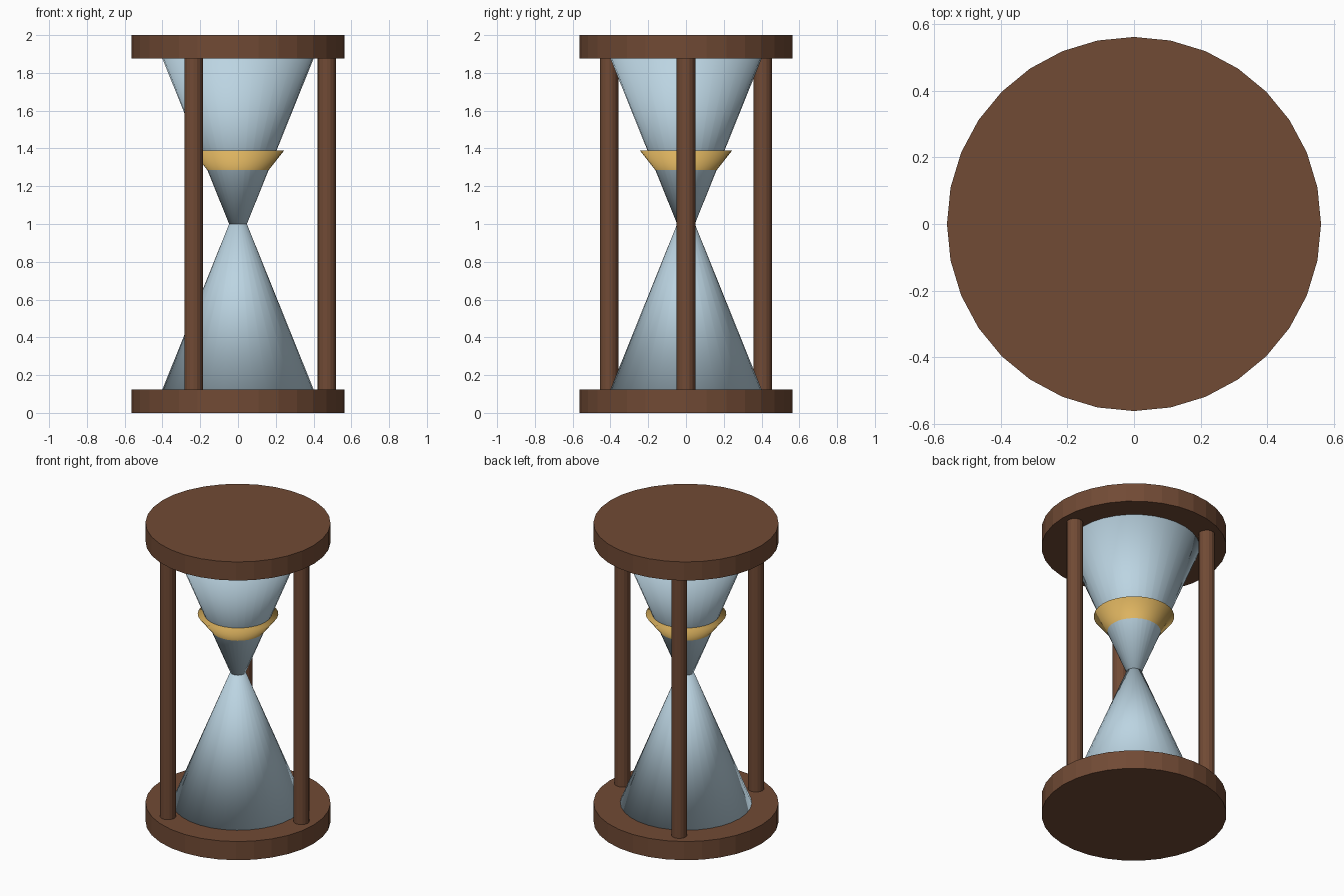
import bpy
from math import cos, sin, radians

if "Cube" in bpy.data.objects:
    bpy.data.objects.remove(bpy.data.objects["Cube"], do_unlink=True)


def material(name, colour):
    mat = bpy.data.materials.new(name)
    mat.use_nodes = True
    mat.diffuse_color = (*colour, 1)
    mat.node_tree.nodes["Principled BSDF"].inputs["Base Color"].default_value = (*colour, 1)
    return mat


wood = material("brown wood", (0.165, 0.069, 0.035))
glass = material("pale blue glass", (0.50, 0.66, 0.76))
sand = material("golden sand", (0.72, 0.45, 0.115))


def frustum(name, mat, z0, z1, r0, r1, sides=32, x=0, y=0, smooth=False):
    """Upright capped cone or cylinder from z0 to z1."""
    bpy.ops.mesh.primitive_cone_add(vertices=sides, radius1=r0, radius2=r1,
                                    depth=z1 - z0, location=(x, y, (z0 + z1) / 2))
    obj = bpy.context.object
    obj.name = name
    obj.data.materials.append(mat)
    if smooth:
        bpy.ops.object.shade_smooth()
    return obj


HEIGHT, PLATE, NECK_Z = 2.0, 0.125, 1.0

# Round end plates
frustum("bottom_plate", wood, 0, PLATE, 0.5625, 0.5625)
frustum("top_plate", wood, HEIGHT - PLATE, HEIGHT, 0.5625, 0.5625)

# Three posts evenly spaced around the glass
for i in range(3):
    a = radians(120 * i)
    frustum(f"post_{i + 1}", wood, PLATE, HEIGHT - PLATE, 0.049, 0.049,
            sides=16, x=0.47 * cos(a), y=0.47 * sin(a))

# Two glass bulbs meeting at the neck, softly shaded across their rims
frustum("lower_bulb", glass, PLATE, NECK_Z, 0.4, 0.047, smooth=True)
frustum("upper_bulb", glass, NECK_Z, HEIGHT - PLATE, 0.047, 0.4, smooth=True)

# Sand cone that flares out through the upper bulb
frustum("sand", sand, 1.08, 1.39, 0, 0.245, smooth=True)
